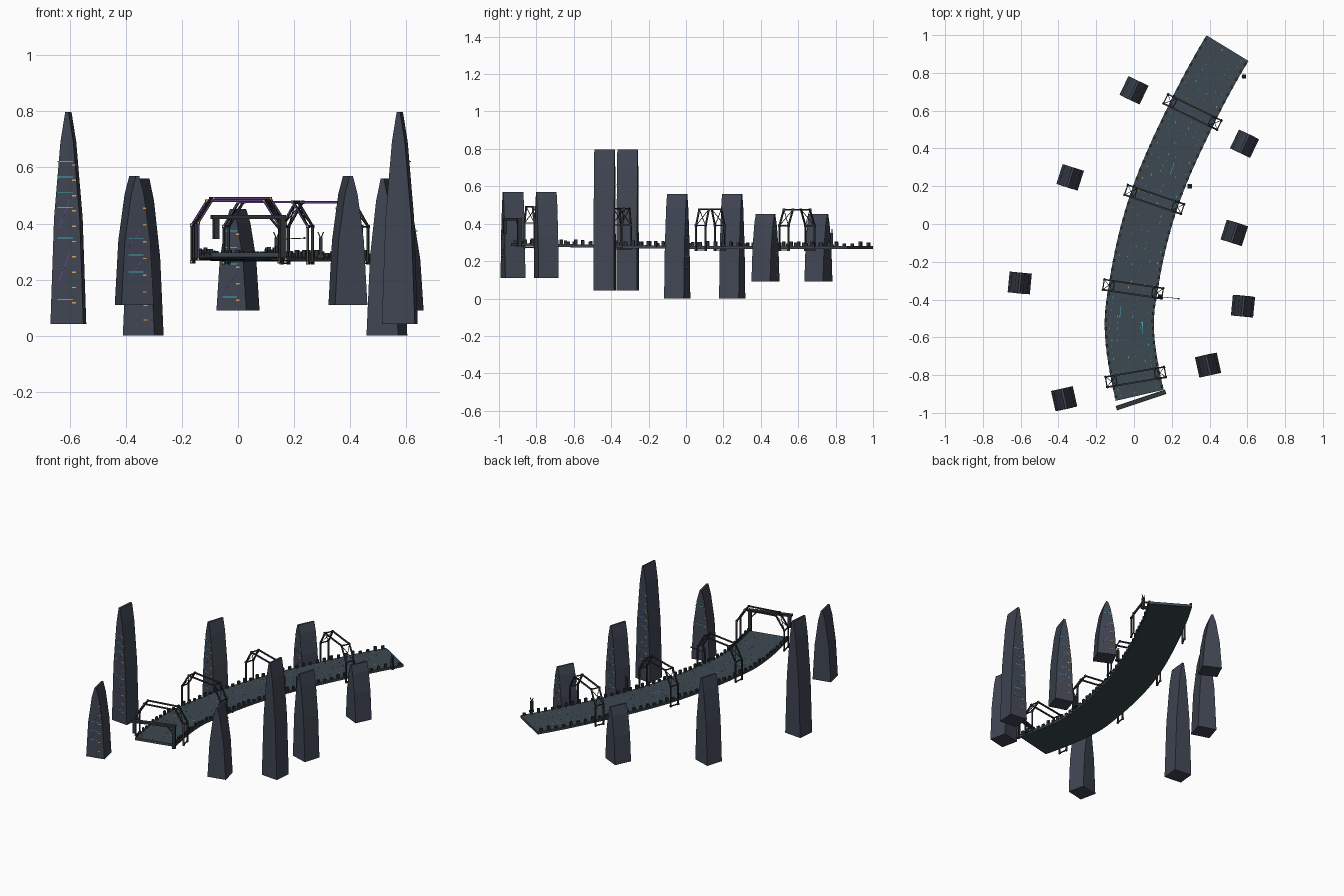
import bpy, bmesh, math, random
from mathutils import Matrix, Vector

if "Cube" in bpy.data.objects:
    bpy.data.objects.remove(bpy.data.objects["Cube"])

random.seed(4)

def material(name, rgb):
    m = bpy.data.materials.new(name)
    m.diffuse_color = (*rgb, 1)
    m.use_nodes = True
    m.node_tree.nodes["Principled BSDF"].inputs["Base Color"].default_value = m.diffuse_color
    return m

SLATE = material("slate", (0.05, 0.06, 0.085))
DECK = material("deck_grey", (0.045, 0.065, 0.08))
FRAME = material("frame_dark", (0.03, 0.035, 0.04))
CYAN = material("cyan_light", (0.05, 0.45, 0.5))
ORANGE = material("orange_light", (0.8, 0.35, 0.08))
PURPLE = material("purple_light", (0.2, 0.06, 0.4))

def finish(bm, name, mats, matrix=None):
    bmesh.ops.recalc_face_normals(bm, faces=bm.faces)
    me = bpy.data.meshes.new(name)
    bm.to_mesh(me)
    bm.free()
    ob = bpy.data.objects.new(name, me)
    for m in mats:
        me.materials.append(m)
    if matrix:
        ob.matrix_world = matrix
    bpy.context.collection.objects.link(ob)
    return ob

def box(bm, center, size, rot=0.0, mat=0):
    M = Matrix.Translation(center) @ Matrix.Rotation(rot, 4, 'Z') @ Matrix.Diagonal((*size, 1))
    r = bmesh.ops.create_cube(bm, size=1, matrix=M)
    for f in {f for v in r['verts'] for f in v.link_faces}:
        f.material_index = mat

def beam(bm, a, b, w, mat=0):
    a, b = Vector(a), Vector(b)
    d = b - a
    M = Matrix.Translation((a + b) / 2) @ d.to_track_quat('Z', 'Y').to_matrix().to_4x4() \
        @ Matrix.Diagonal((w, w, d.length, 1))
    r = bmesh.ops.create_cube(bm, size=1, matrix=M)
    for f in {f for v in r['verts'] for f in v.link_faces}:
        f.material_index = mat

# Centre line of the walkway: y, x, dx/dy, top height
PATH = [(-.907, .03, -.23, .296), (-.5, -.025, .02, .288), (-.344, -.005, .15, .285),
        (.13, .108, .34, .281), (.593, .31, .49, .28), (.931, .495, .61, .28)]
HALF, THICK = .13, .016

def at(y):
    """Centre point and heading angle of the walkway at y."""
    i = 0
    while i < len(PATH) - 2 and y > PATH[i + 1][0]:
        i += 1
    (y0, x0, m0, z0), (y1, x1, m1, z1) = PATH[i], PATH[i + 1]
    h = y1 - y0
    t = (y - y0) / h
    x = ((2*t**3 - 3*t**2 + 1) * x0 + (t**3 - 2*t**2 + t) * h * m0
         + (3*t**2 - 2*t**3) * x1 + (t**3 - t**2) * h * m1)
    slope = m0 + (m1 - m0) * t
    return Vector((x, y, z0 + (z1 - z0) * t)), -math.atan(slope)

def offset(y, side, up=0.0):
    p, a = at(y)
    return p + Vector((math.cos(a) * side, math.sin(a) * side, up)), a

Y0, Y1 = PATH[0][0], PATH[-1][0]

# Curved deck
bm = bmesh.new()
N = 40
rings = []
for i in range(N + 1):
    y = Y0 + (Y1 - Y0) * i / N
    rings.append([bm.verts.new(offset(y, s, u)[0]) for s, u in
                  ((-HALF, 0), (HALF, 0), (HALF, -THICK), (-HALF, -THICK))])
for a, b in zip(rings, rings[1:]):
    for k in range(4):
        bm.faces.new((a[k], a[(k + 1) % 4], b[(k + 1) % 4], b[k]))
bm.faces.new(rings[0])
bm.faces.new(rings[-1])
finish(bm, "deck", [DECK])

# Edge blocks along both sides
bm = bmesh.new()
for i in range(44):
    y = Y0 + .02 + (Y1 - Y0 - .04) * i / 43
    for s in (-1, 1):
        h = random.choice((.014, .02, .025))
        p, a = offset(y, s * (HALF - .005), h / 2 - .004)
        box(bm, p, (.012, .016, h + .008), a)
finish(bm, "edge_blocks", [FRAME])

# Small inlaid lights and strips on the deck
bm = bmesh.new()
for i in range(60):
    y = Y0 + .02 + (Y1 - Y0 - .04) * i / 59
    for s in (-.1, -.06, -.02, .02, .06, .1):
        if random.random() < .55:
            p, a = offset(y, s + random.uniform(-.006, .006), .0005)
            box(bm, p, (.003, random.choice((.004, .004, .012)), .001), a, random.choice((0, 0, 1, 2)))
for y, s in ((-.47, -.05), (-.55, .07), (.3, .03)):
    p, a = offset(y, s, .0006)
    box(bm, p, (.003, .06, .0012), a, 0)
finish(bm, "deck_lights", [CYAN, ORANGE, PURPLE])

# Double portal frames over the walkway
PROFILE = [(-.158, -.005), (-.158, .125), (-.103, .212), (.103, .212), (.158, .125), (.158, -.005)]
for n, y in enumerate((-.81, -.344, .13, .593)):
    p, a = at(y)
    bm = bmesh.new()
    D = .027
    pts = {d: [(x, d, z) for x, z in PROFILE] for d in (-D, D)}
    for d in pts:
        for k, (u, v) in enumerate(zip(pts[d], pts[d][1:])):
            beam(bm, u, v, .008, 0)
            if d < 0:
                u, v = (Vector(q) + Vector((0, -.0045, 0)) for q in (u, v))
                beam(bm, u, v, .002, 2)
        for q in pts[d]:
            box(bm, q, (.011, .011, .011), 0, 0)
            box(bm, Vector(q) + Vector((0, math.copysign(.006, d), 0)), (.005, .002, .005), 0, 1)
    for u, v in zip(pts[-D], pts[D]):
        beam(bm, u, v, .006, 0)
    for i, j in ((1, 2), (3, 4)):
        beam(bm, pts[-D][i], pts[D][j], .003, 0)
        beam(bm, pts[D][i], pts[-D][j], .003, 0)
    M = Matrix.Translation((p.x, p.y, p.z - THICK)) @ Matrix.Rotation(a, 4, 'Z')
    finish(bm, f"portal_frame_{n + 1}", [FRAME, ORANGE, PURPLE], M)

# Cantilevered gantry at the front end
bm = bmesh.new()
ang = math.atan2(.085, .255)
box(bm, (.037, -.932, .424), (.275, .024, .014), ang)
box(bm, (.157, -.892, .35), (.02, .02, .145), ang)
box(bm, (-.078, -.968, .382), (.02, .018, .075), ang)
beam(bm, (.157, -.892, .37), (.115, -.906, .42), .007)
finish(bm, "entrance_gantry", [FRAME])

# Small antenna posts on the right edge
for n, (x, y, arm) in enumerate(((.137, -.385, .1), (.295, .2, 0), (.582, .78, 0))):
    bm = bmesh.new()
    box(bm, (0, 0, .036), (.014, .014, .072))
    box(bm, (0, 0, .005), (.022, .022, .014))
    for s in (-1, 1):
        beam(bm, (0, 0, .068), (s * .01, 0, .092), .004)
    if arm:
        beam(bm, (0, 0, .066), (arm, -.01, .07), .003)
        box(bm, (arm, -.01, .07), (.007, .007, .007))
    finish(bm, f"antenna_post_{n + 1}", [FRAME], Matrix.Translation((x, y, .278)))

# Tapered towers; lit face points to the front on the left and back on the right
TAPER = [(.059, 0), (.046, .5), (.023, .86), (.006, 1)]
TOWERS = [(-.37, -.925, 12.5, .11, .57), (.392, -.747, 12.5, .11, .57),
          (-.605, -.312, -5.5, .042, .798), (.577, -.435, -5.5, .042, .798),
          (-.338, .247, -17.5, 0, .56), (.531, -.047, -17.5, 0, .56),
          (0, .708, -25.5, .09, .452), (.585, .425, -25.5, .09, .452)]
for n, (x, y, rot, z0, z1) in enumerate(TOWERS):
    H, D = z1 - z0, .055
    bm = bmesh.new()
    outline = [(w, t * H) for w, t in TAPER] + [(-w, t * H) for w, t in reversed(TAPER)]
    front = [bm.verts.new((px, -D, pz)) for px, pz in outline]
    back = [bm.verts.new((px, D, pz)) for px, pz in outline]
    bm.faces.new(front)
    bm.faces.new(back[::-1])
    for k in range(8):
        bm.faces.new((front[k], front[k - 1], back[k - 1], back[k]))
    M = Matrix.Translation((x, y, z0)) @ Matrix.Rotation(
        math.radians(rot + (180 if n % 2 else 0)), 4, 'Z')
    finish(bm, f"tower_{n + 1}", [SLATE], M)

    # Windows and light strips of the tower
    bm = bmesh.new()
    rows = int(H / .07)
    for k in range(rows):
        z = H * (.1 + .65 * k / (rows - 1))
        box(bm, (.026, -D, z), (.014, .002, .005), 0, 1)
        if random.random() < .5:
            box(bm, (-.006, -D, z + .012), (.056, .002, .003), 0, 0)
    for k in range(2):
        z = H * (.2 + .25 * k)
        beam(bm, (-.03, -D, z), (.015, -D, z + H * .15), .002, 2)
    finish(bm, f"tower_lights_{n + 1}", [CYAN, ORANGE, PURPLE], M)
